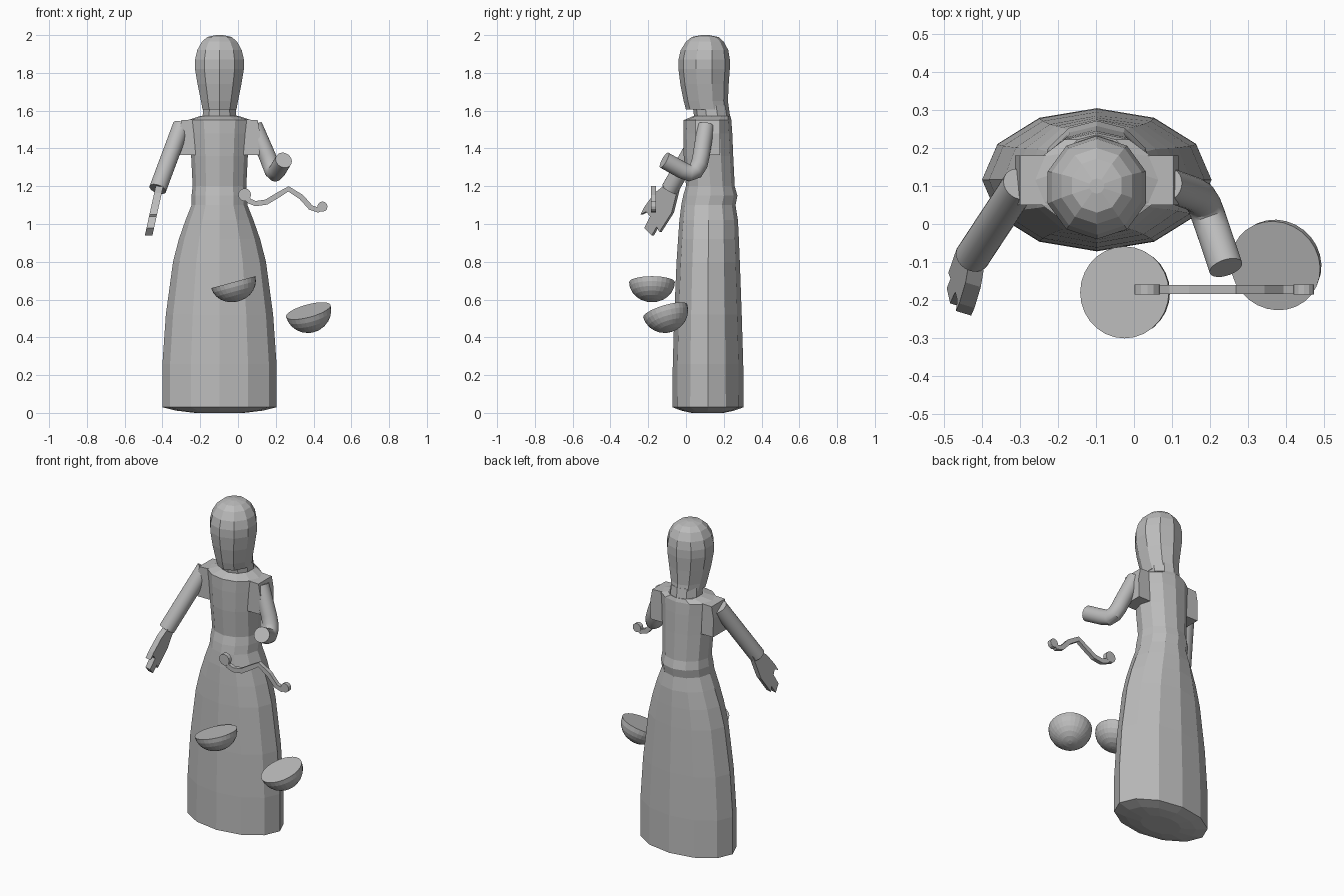
import bpy, bmesh, math
from mathutils import Vector

if "Cube" in bpy.data.objects:
    bpy.data.objects.remove(bpy.data.objects["Cube"])

stone = bpy.data.materials.new("grey_stone")
stone.diffuse_color = (0.5, 0.5, 0.5, 1)
stone.use_nodes = True
stone.node_tree.nodes["Principled BSDF"].inputs["Base Color"].default_value = stone.diffuse_color


def finish(name, bm, smooth=False):
    bmesh.ops.recalc_face_normals(bm, faces=bm.faces)
    me = bpy.data.meshes.new(name)
    bm.to_mesh(me)
    bm.free()
    ob = bpy.data.objects.new(name, me)
    bpy.context.collection.objects.link(ob)
    me.materials.append(stone)
    if smooth:
        bpy.ops.object.select_all(action='DESELECT')
        ob.select_set(True)
        bpy.context.view_layer.objects.active = ob
        bpy.ops.object.shade_smooth_by_angle(angle=math.radians(35))
    return ob


def bridge(bm, rings):
    """Join equal rings of vertices into a closed skin with end caps."""
    n = len(rings[0])
    for a, b in zip(rings, rings[1:]):
        for i in range(n):
            j = (i + 1) % n
            bm.faces.new((a[i], a[j], b[j], b[i]))
    bm.faces.new(rings[0])
    bm.faces.new(rings[-1])


def loft(name, rows, sides, cx, start=0.0):
    """Oval rings; each row is z, half width, y front, y back."""
    bm = bmesh.new()
    rings = []
    for z, rx, y0, y1 in rows:
        ring = []
        for i in range(sides):
            a = start + 2 * math.pi * i / sides
            ring.append(bm.verts.new((cx + rx * math.cos(a),
                                      (y0 + y1) / 2 + (y1 - y0) / 2 * math.sin(a), z)))
        rings.append(ring)
    bridge(bm, rings)
    return finish(name, bm)


def tube(name, path, radius, sides=24):
    bm = bmesh.new()
    pts = [Vector(p) for p in path]
    rings = []
    for k, p in enumerate(pts):
        d = (pts[min(k + 1, len(pts) - 1)] - pts[max(k - 1, 0)]).normalized()
        u = d.cross(Vector((1, 0, 0))).normalized()
        v = d.cross(u)
        rings.append([bm.verts.new(p + radius * (math.cos(t) * u + math.sin(t) * v))
                      for t in (2 * math.pi * i / sides for i in range(sides))])
    bridge(bm, rings)
    return finish(name, bm, True)


def prism(name, pts, vec):
    """Flat outline given thickness along vec, centred on the outline."""
    bm = bmesh.new()
    v = Vector(vec)
    bridge(bm, [[bm.verts.new(Vector(p) + s * v) for p in pts] for s in (-0.5, 0.5)])
    return finish(name, bm)


def bowl(name, centre, normal, radius, depth, sides=28, steps=7):
    bm = bmesh.new()
    q = Vector((0, 0, 1)).rotation_difference(Vector(normal).normalized())
    c = Vector(centre)
    rings = []
    for k in range(steps):
        a = math.pi / 2 * k / (steps - 0.6)
        r, z = radius * math.cos(a), -depth * math.sin(a)
        rings.append([bm.verts.new(c + q @ Vector((r * math.cos(t), r * math.sin(t), z)))
                      for t in (2 * math.pi * i / sides for i in range(sides))])
    bridge(bm, rings)
    return finish(name, bm, False)


# Long gown: skirt, waistband, bodice and sloping shoulders
loft("gown", [
    (0.0, 0.13, 0.03, 0.20), (0.012, 0.23, -0.025, 0.255), (0.03, 0.302, -0.072, 0.305),
    (0.26, 0.302, -0.07, 0.303), (0.52, 0.284, -0.062, 0.295), (0.8, 0.246, -0.05, 0.285),
    (0.92, 0.215, -0.042, 0.28), (1.02, 0.18, -0.035, 0.275), (1.10, 0.148, -0.025, 0.262),
    (1.15, 0.148, -0.015, 0.272), (1.2, 0.142, 0.0, 0.258), (1.36, 0.15, -0.012, 0.25),
    (1.48, 0.158, -0.014, 0.245), (1.55, 0.168, -0.012, 0.24), (1.572, 0.10, 0.04, 0.235),
], 12, -0.098)

# Neck
loft("neck", [(1.55, 0.095, 0.045, 0.236), (1.63, 0.09, 0.035, 0.225)], 10, -0.098, math.pi / 10)

# Head with hair falling to the nape
loft("head", [
    (1.605, 0.094, 0.0, 0.228), (1.65, 0.103, -0.012, 0.222), (1.74, 0.122, -0.03, 0.226),
    (1.82, 0.136, -0.04, 0.232), (1.87, 0.136, -0.04, 0.232), (1.92, 0.124, -0.028, 0.224),
    (1.965, 0.098, 0.0, 0.20), (1.99, 0.068, 0.03, 0.172), (2.0, 0.02, 0.08, 0.12),
], 10, -0.098, math.pi / 10)

# Short cap sleeves on both shoulders
for side, name in ((1, "sleeve_right"), (-1, "sleeve_left")):
    outline = [(0.10, 1.555), (0.202, 1.55), (0.215, 1.48), (0.212, 1.365), (0.12, 1.365)]
    prism(name, [(-0.098 + side * x, 0.115, z) for x, z in outline], (0, 0.13, 0))

# Arms: one bent forward, one hanging straight
tube("bent_arm", [(0.085, 0.105, 1.52), (0.155, 0.08, 1.36), (0.172, 0.07, 1.315),
                  (0.185, 0.05, 1.282), (0.197, 0.018, 1.27), (0.21, -0.02, 1.285),
                  (0.242, -0.115, 1.338)], 0.045)
tube("straight_arm", [(-0.30, 0.105, 1.52), (-0.425, -0.085, 1.185)], 0.046)

# Open hand with thumb and fingers, side outline in y and z
hand = [(-0.035, 1.20), (-0.07, 1.06), (-0.135, 0.958), (-0.15, 0.985), (-0.175, 0.94),
        (-0.215, 0.98), (-0.185, 1.04), (-0.205, 1.065), (-0.235, 1.05), (-0.215, 1.09),
        (-0.16, 1.165), (-0.115, 1.20)]
prism("hand", [(-0.418 + 0.22 * (z - 1.19), y, z) for y, z in hand], (0.04, -0.012, 0))

# Wavy balance beam with curled ends
path = [Vector(p) for p in ((0.045, 1.145), (0.058, 1.122), (0.093, 1.108), (0.15, 1.116),
                            (0.21, 1.152), (0.267, 1.186), (0.335, 1.143), (0.385, 1.087),
                            (0.425, 1.074), (0.445, 1.09))]
left, right = [], []
for k, p in enumerate(path):
    d = (path[min(k + 1, len(path) - 1)] - path[max(k - 1, 0)]).normalized()
    n = Vector((-d.y, d.x)) * 0.014
    left.append(p + n)
    right.append(p - n)
prism("balance_beam", [(p.x, -0.172, p.y) for p in left + right[::-1]], (0, 0.024, 0))
for name, x, z, r in (("beam_curl_left", 0.035, 1.155, 0.034), ("beam_curl_right", 0.447, 1.092, 0.027)):
    prism(name, [(x + r * math.cos(math.pi * i / 6), -0.172, z + r * math.sin(math.pi * i / 6))
                 for i in range(12)], (0, 0.026, 0))

# Two tilted scale pans
bowl("scale_pan_left", (-0.025, -0.18, 0.692), (-0.26, 0, 0.96), 0.121, 0.105)
bowl("scale_pan_right", (0.372, -0.11, 0.54), (-0.25, -0.28, 0.93), 0.122, 0.116)
